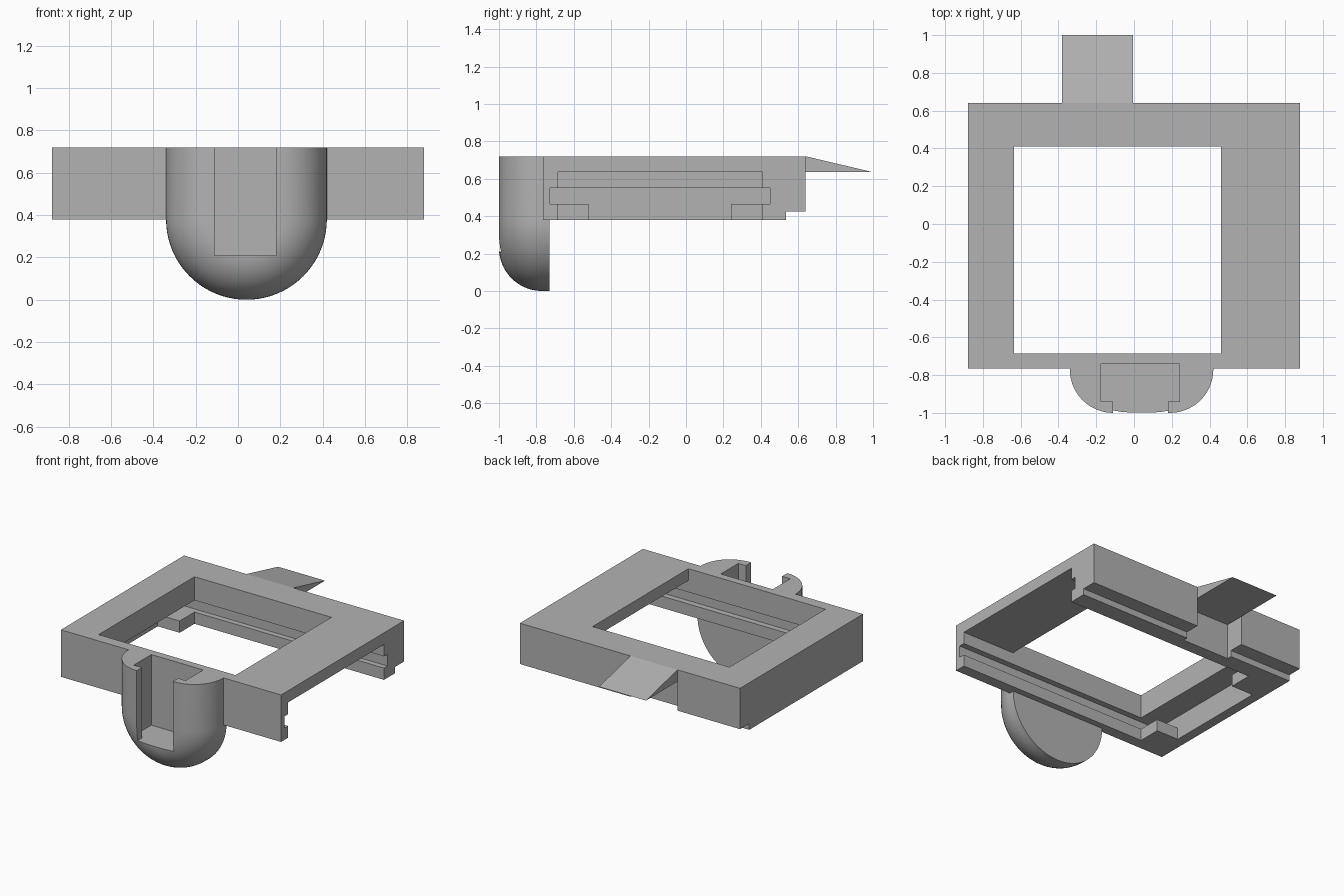
import bpy, bmesh, math

default = bpy.data.objects.get("Cube")
if default:
    bpy.data.objects.remove(default, do_unlink=True)

grey = bpy.data.materials.new("plain grey")
grey.use_nodes = True
grey.diffuse_color = (0.45, 0.45, 0.45, 1)
grey.node_tree.nodes["Principled BSDF"].inputs["Base Color"].default_value = (0.45, 0.45, 0.45, 1)


def loft(name, rings):
    """Closed solid through rings of equal point count."""
    bm = bmesh.new()
    loops = [[bm.verts.new(p) for p in ring] for ring in rings]
    n = len(loops[0])
    for a, b in zip(loops, loops[1:]):
        for i in range(n):
            j = (i + 1) % n
            bm.faces.new((a[i], a[j], b[j], b[i]))
    bm.faces.new(loops[0])
    bm.faces.new(loops[-1])
    bmesh.ops.recalc_face_normals(bm, faces=bm.faces)
    mesh = bpy.data.meshes.new(name)
    bm.to_mesh(mesh)
    bm.free()
    mesh.materials.append(grey)
    ob = bpy.data.objects.new(name, mesh)
    bpy.context.collection.objects.link(ob)
    return ob


def box(name, x, y, z):
    return loft(name, [[(x[0], y[0], h), (x[1], y[0], h), (x[1], y[1], h), (x[0], y[1], h)] for h in z])


def combine(target, tool, operation):
    """Apply a boolean and discard the tool."""
    bpy.context.view_layer.objects.active = target
    mod = target.modifiers.new(operation.lower(), 'BOOLEAN')
    mod.operation, mod.object, mod.solver = operation, tool, 'EXACT'
    bpy.ops.object.modifier_apply(modifier=mod.name)
    bpy.data.objects.remove(tool, do_unlink=True)


BASE, TOP = 0.38, 0.72

# Main square frame
frame = box("slide_frame", (-0.88, 0.88), (-0.765, 0.64), (BASE, TOP))

# Front lug: U outline with a rounded front edge
CX, EDGE, FLAT = 0.04, 0.23, 0.15


def u_ring(radius, y):
    ring = [(CX + radius, y, TOP)]
    for i in range(41):
        a = -math.pi * i / 40
        ring.append((CX + radius * math.cos(a), y, BASE + radius * math.sin(a)))
    return ring + [(CX - radius, y, TOP)]


rings = []
for k in range(15):
    t = math.pi / 2 * k / 14
    rings.append(u_ring(FLAT + EDGE * math.sin(t), -0.77 - EDGE * math.cos(t)))
rings.append(u_ring(FLAT + EDGE, -0.73))
combine(frame, loft("front_lug", rings), 'UNION')

# Rear wedge tongue
tongue_side = [(0.6, 0.635), (1.0, 0.635), (0.64, TOP), (0.6, TOP)]
tongue = loft("rear_tongue", [[(x, y, z) for y, z in tongue_side] for x in (-0.38, -0.005)])
combine(frame, tongue, 'UNION')

# Cuts: window, stepped slide channel, rear recess and step, lug socket
cuts = [
    ("window", (-0.635, 0.46), (-0.685, 0.41), (0.6, 0.9)),
    ("channel_top", (-0.635, 1.0), (-0.685, 0.41), (0.5, 0.635)),
    ("channel_groove", (-0.81, 1.0), (-0.728, 0.45), (0.465, 0.55)),
    ("channel_mouth", (-0.635, 1.0), (-0.685, 0.41), (0.3, 0.5)),
    ("finger_pocket", (-0.81, 0.0), (-0.52, 0.24), (0.3, 0.5)),
    ("rear_recess", (-0.38, -0.005), (0.5, 0.8), (0.3, 0.635)),
    ("rear_step", (-1.0, 1.0), (0.535, 0.8), (0.3, 0.425)),
    ("socket", (-0.175, 0.24), (-0.94, -0.74), (0.21, 0.9)),
    ("socket_slit", (-0.11, 0.18), (-1.1, -0.9), (0.21, 0.9)),
]
for name, x, y, z in cuts:
    combine(frame, box(name, x, y, z), 'DIFFERENCE')

bpy.ops.object.select_all(action='DESELECT')
frame.select_set(True)
bpy.context.view_layer.objects.active = frame
bpy.ops.object.shade_smooth_by_angle(angle=math.radians(12))
